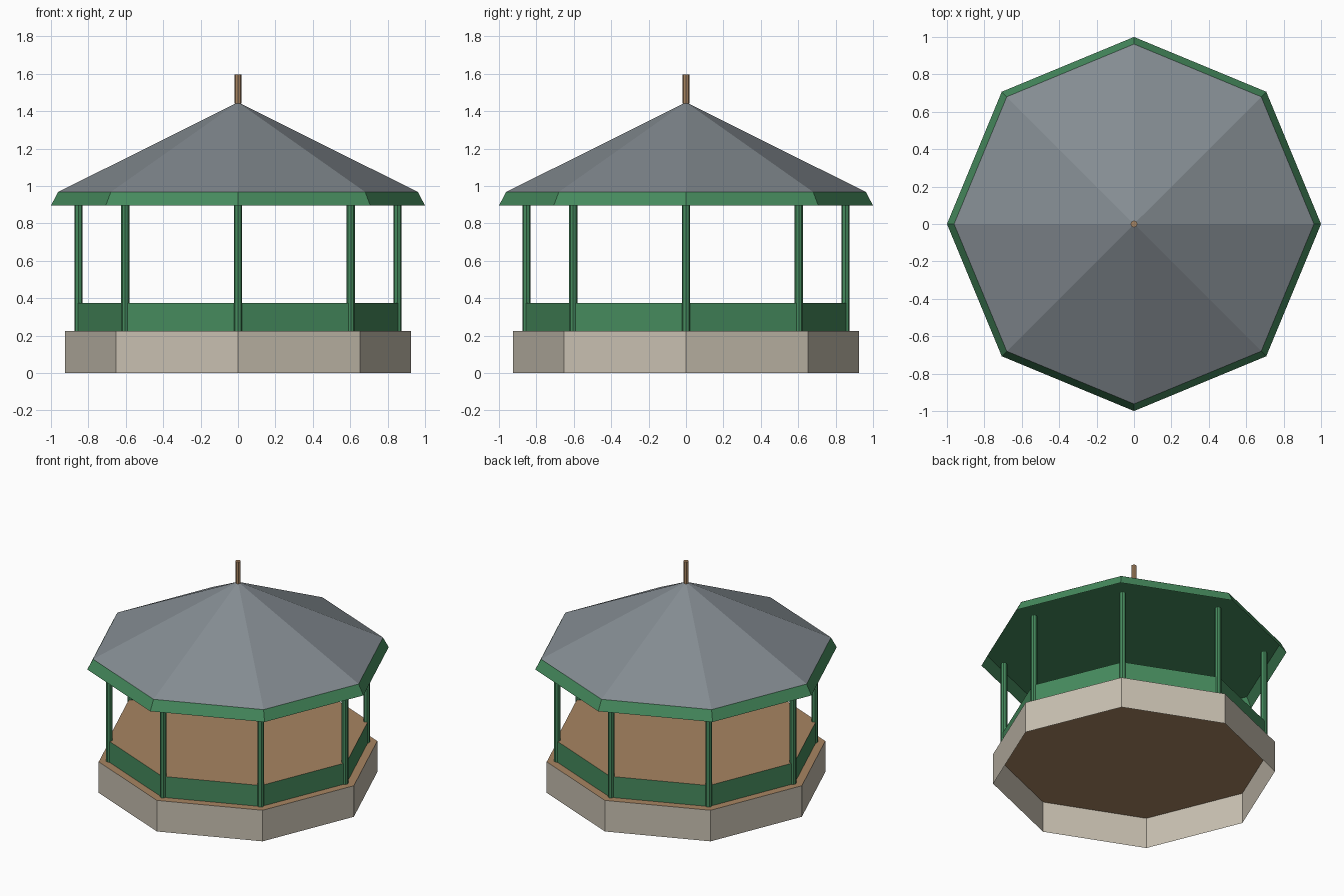
import bpy, bmesh, math

if "Cube" in bpy.data.objects:
    bpy.data.objects.remove(bpy.data.objects["Cube"])


def material(name, rgb):
    m = bpy.data.materials.new(name)
    m.diffuse_color = (*rgb, 1.0)
    m.use_nodes = True
    m.node_tree.nodes["Principled BSDF"].inputs["Base Color"].default_value = m.diffuse_color
    return m


STONE = material("pale stone", (0.58, 0.53, 0.44))
WOOD = material("tan wood", (0.39, 0.235, 0.122))
GREEN = material("painted green", (0.062, 0.26, 0.112))
SLATE = material("grey slate", (0.23, 0.26, 0.285))


def shell(name, r_low, r_high, z_low, z_high, side, lid=None, sides=8, at=(0, 0)):
    """Ring of flat side faces, open below, with an optional lid (r_high 0 = pyramid)."""
    bm = bmesh.new()

    def ring(r, z):
        return [bm.verts.new((at[0] + r * math.cos(math.tau * i / sides),
                              at[1] + r * math.sin(math.tau * i / sides), z))
                for i in range(sides)]

    low = ring(r_low, z_low)
    if r_high == 0:
        tip = bm.verts.new((at[0], at[1], z_high))
        for i in range(sides):
            bm.faces.new((low[i], low[(i + 1) % sides], tip))
    else:
        high = ring(r_high, z_high)
        for i in range(sides):
            j = (i + 1) % sides
            bm.faces.new((low[i], low[j], high[j], high[i]))
        if lid:
            bm.faces.new(high).material_index = 0 if lid == side else 1
    mesh = bpy.data.meshes.new(name)
    bm.to_mesh(mesh)
    bm.free()
    mesh.materials.append(side)
    if lid and lid != side:
        mesh.materials.append(lid)
    obj = bpy.data.objects.new(name, mesh)
    bpy.context.collection.objects.link(obj)
    return obj


# Stone plinth with wooden deck, and the raised floor edged in green
shell("plinth", 0.924, 0.924, 0.0, 0.224, STONE, WOOD)
shell("raised_floor", 0.865, 0.865, 0.224, 0.375, GREEN, WOOD)

# Posts, one at each corner
for k in range(8):
    a = math.tau * k / 8
    shell(f"post_{k + 1}", 0.022, 0.022, 0.224, 0.9, GREEN, GREEN,
          at=(0.853 * math.cos(a), 0.853 * math.sin(a)))

# Sloping eave with flat ceiling, pyramid roof and finial
shell("eave", 1.0, 0.962, 0.895, 0.967, GREEN, GREEN)
shell("roof", 0.962, 0, 0.9675, 1.447, SLATE)
shell("finial", 0.018, 0.018, 1.44, 1.597, WOOD, WOOD)
